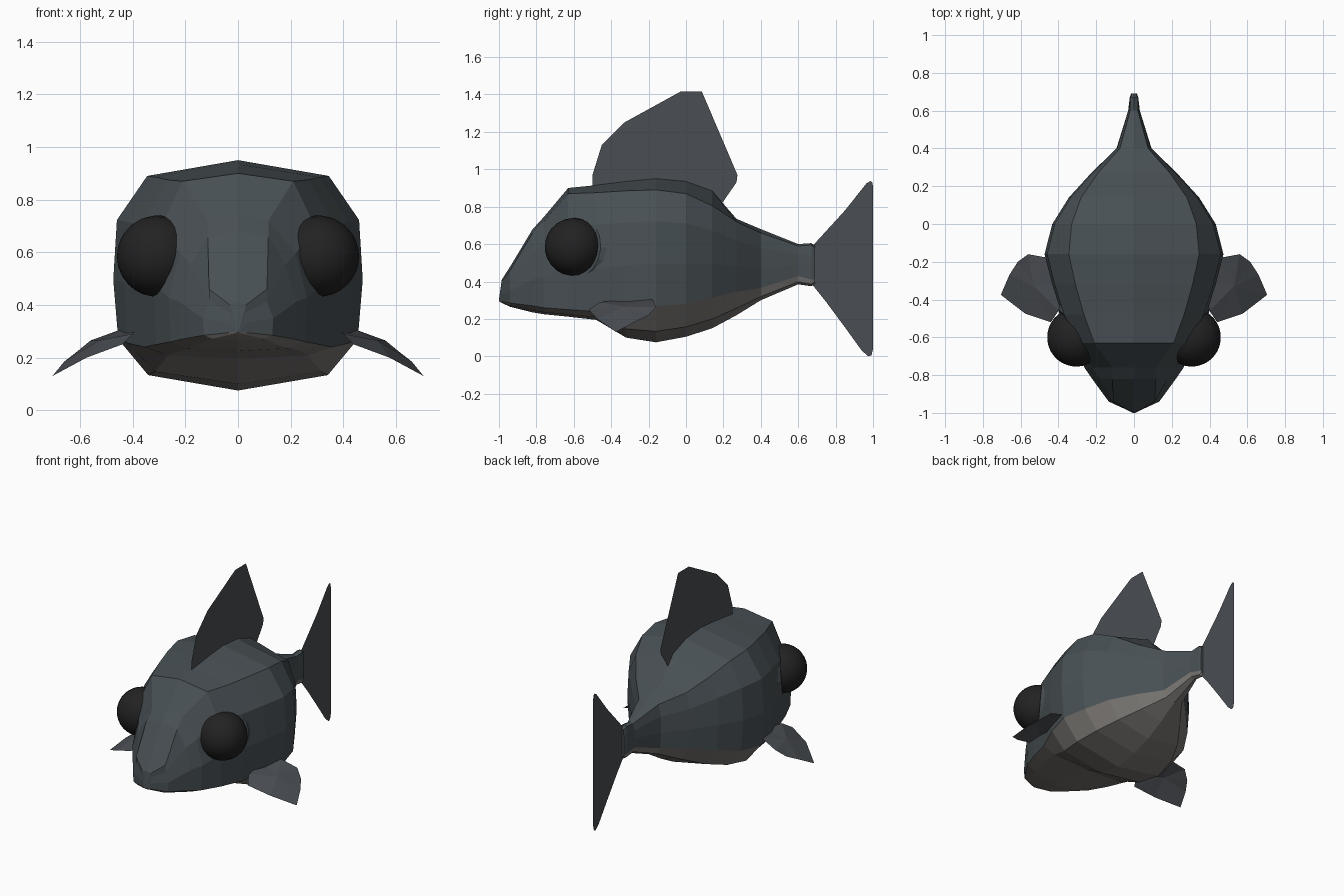
import bpy, bmesh, math
from mathutils import Vector, Matrix

if "Cube" in bpy.data.objects:
    bpy.data.objects.remove(bpy.data.objects["Cube"])


def material(name, rgb):
    m = bpy.data.materials.new(name)
    m.diffuse_color = (*rgb, 1)
    m.use_nodes = True
    m.node_tree.nodes["Principled BSDF"].inputs["Base Color"].default_value = m.diffuse_color
    return m


SLATE = material("slate_skin", (0.065, 0.08, 0.088))
BELLY = material("pale_belly", (0.19, 0.18, 0.17))
FIN = material("grey_fin", (0.068, 0.075, 0.085))
BLACK = material("black_eye", (0.016, 0.016, 0.016))


def add_object(name, bm, mats, smooth=False):
    me = bpy.data.meshes.new(name)
    for f in bm.faces:
        f.smooth = smooth
    bm.to_mesh(me)
    bm.free()
    for m in mats:
        me.materials.append(m)
    ob = bpy.data.objects.new(name, me)
    bpy.context.collection.objects.link(ob)
    return ob


# Body sections: y, top z, shoulder x, shoulder z, upper side x,
# belly line x, belly line z, bottom z
SECTIONS = [
    (-1.00, .305, .004, .302, .005, .005, .298, .295),
    (-.985, .41, .03, .40, .03, .035, .295, .285),
    (-.94, .48, .11, .46, .11, .13, .285, .265),
    (-.82, .68, .115, .66, .18, .215, .27, .235),
    (-.76, .745, .115, .72, .22, .255, .26, .225),
    (-.63, .90, .21, .87, .29, .31, .25, .212),
    (-.48, .915, .265, .875, .37, .355, .24, .195),
    (-.32, .935, .31, .885, .42, .42, .255, .10),
    (-.16, .95, .345, .89, .46, .455, .27, .075),
    (0, .935, .33, .87, .42, .415, .28, .105),
    (.14, .885, .28, .805, .335, .33, .315, .15),
    (.27, .735, .19, .72, .22, .21, .345, .22),
    (.40, .68, .075, .66, .09, .085, .365, .30),
    (.60, .60, .02, .59, .03, .03, .43, .385),
    (.67, .605, .02, .595, .022, .022, .41, .375),
    (.69, .59, .01, .58, .015, .015, .41, .39),
]


def section_ring(y, zt, xs, zs, xu, xb, zb, zbot):
    zu = zs - .27 * (zs - zb)
    half = [(xs, zs), (xu, zu), (max(xu, xb) * 1.03, (zu + zb) / 2),
            (xb, zb), (xb * .75, zb - .7 * (zb - zbot))]
    pts = [(0, zt)] + half + [(0, zbot)] + [(-x, z) for x, z in reversed(half)]
    return [(x, y, z) for x, z in pts]


bm = bmesh.new()
rings = [[bm.verts.new(p) for p in section_ring(*s)] for s in SECTIONS]
n = len(rings[0])
for a, b in zip(rings, rings[1:]):
    for j in range(n):
        k = (j + 1) % n
        f = bm.faces.new((a[j], a[k], b[k], b[j]))
        f.material_index = 1 if 4 <= j <= 7 else 0  # underside
bm.faces.new(rings[0])
bm.faces.new(rings[-1])
bmesh.ops.recalc_face_normals(bm, faces=bm.faces)
add_object("body", bm, [SLATE, BELLY])


# Upright fins are flat sheets on the middle plane
def upright_fin(name, outline):
    fin = bmesh.new()
    fin.faces.new([fin.verts.new((0, y, z)) for y, z in outline])
    bmesh.ops.triangulate(fin, faces=fin.faces[:])
    add_object(name, fin, [FIN])


upright_fin("back_fin", [(-.50, .88), (-.50, .97), (-.45, 1.13), (-.33, 1.25),
                         (-.03, 1.415), (.085, 1.415), (.275, .97),
                         (.27, .93), (.18, .80), (.1, .8)])
upright_fin("tail_fin", [(.66, .58), (.69, .605), (.75, .66), (.85, .78),
                         (.965, .925), (.985, .937), (.997, .93), (1, .90),
                         (1, .04), (.992, .006), (.975, 0), (.94, .03),
                         (.85, .155), (.75, .29), (.69, .365), (.66, .40)])

# Side fins, eye collars and eyes, one per side
SIDE_FIN = [(.40, -.46, .29), (.38, -.3, .305), (.45, -.18, .305),
            (.56, -.16, .265), (.615, -.20, .22), (.66, -.27, .185),
            (.705, -.375, .13), (.575, -.475, .20), (.44, -.52, .25)]
for side, s in (("right", 1), ("left", -1)):
    bm = bmesh.new()
    hub = bm.verts.new((s * .53, -.33, .265))
    rim = [bm.verts.new((s * x, y, z)) for x, y, z in SIDE_FIN]
    for i, v in enumerate(rim):
        bm.faces.new((hub, v, rim[(i + 1) % len(rim)]))
    bmesh.ops.recalc_face_normals(bm, faces=bm.faces)
    add_object(side + "_side_fin", bm, [FIN])

    # Collar is a bevelled disc facing outward and forward
    normal = Vector((s * .78, -.62, .08)).normalized()
    turn = normal.to_track_quat('Z', 'Y').to_matrix().to_4x4()
    bm = bmesh.new()
    for r1, r2, depth, offset in ((.195, .187, .10, -.075), (.187, .165, .025, -.0125)):
        place = Vector((s * .298, -.585, .582)) + normal * offset
        bmesh.ops.create_cone(bm, cap_ends=True, segments=16, radius1=r1,
                              radius2=r2, depth=depth,
                              matrix=Matrix.Translation(place) @ turn)
    add_object(side + "_eye_collar", bm, [SLATE])

    bm = bmesh.new()
    bmesh.ops.create_uvsphere(bm, u_segments=24, v_segments=16, radius=.155,
                              matrix=Matrix.Translation((s * .305, -.6, .585)) @ turn)
    add_object(side + "_eye", bm, [BLACK], smooth=True)
